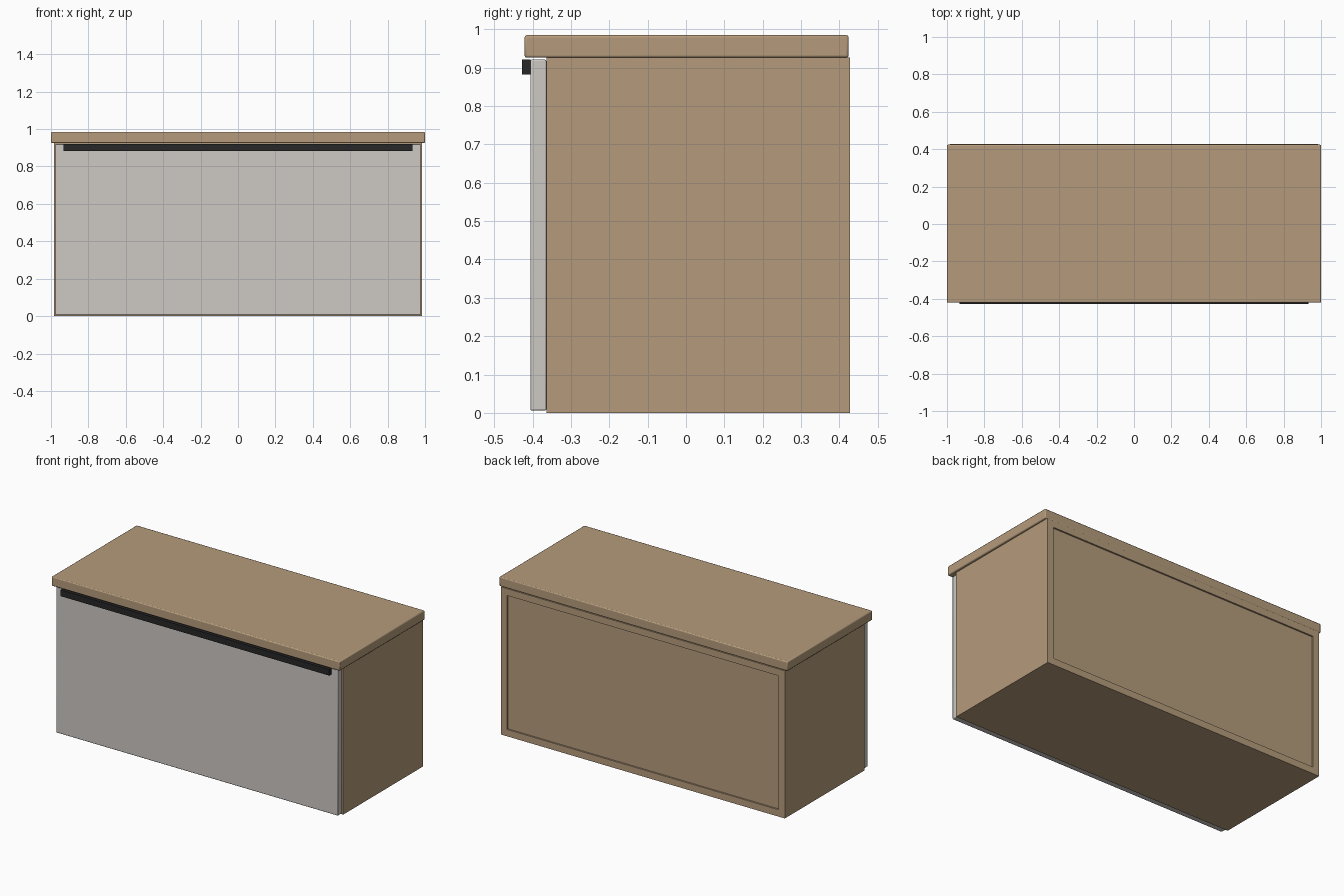
import bpy

if "Cube" in bpy.data.objects:
    bpy.data.objects.remove(bpy.data.objects["Cube"])


def material(name, rgb):
    m = bpy.data.materials.new(name)
    m.diffuse_color = (*rgb, 1)
    m.use_nodes = True
    m.node_tree.nodes["Principled BSDF"].inputs["Base Color"].default_value = m.diffuse_color
    return m


wood = material("wood", (0.46, 0.33, 0.20))
grey = material("pale_grey", (0.61, 0.58, 0.55))
black = material("black", (0.02, 0.02, 0.02))


def board(name, x, y, z, mat, bevel=0.0):
    """Box spanning the given (min, max) ranges, with optional eased edges."""
    spans = (x, y, z)
    bpy.ops.mesh.primitive_cube_add(size=1, location=[(a + b) / 2 for a, b in spans])
    ob = bpy.context.object
    ob.name = name
    ob.scale = [b - a for a, b in spans]
    bpy.ops.object.transform_apply(location=False, rotation=False, scale=True)
    ob.data.materials.append(mat)
    if bevel:
        mod = ob.modifiers.new("eased_edges", "BEVEL")
        mod.width = bevel
        mod.segments = 2
        bpy.ops.object.shade_smooth_by_angle()
    return ob


W = 0.985                  # carcass half width
T = 0.043                  # board thickness
FRONT, BACK = -0.364, 0.427
TOP = 0.926

# Carcass: sides, bottom, top, recessed back
for side, s in (("left", -1), ("right", 1)):
    board(side + "_side", sorted((s * W, s * (W - T))), (FRONT, BACK), (0, TOP), wood)
inner = (-W + T, W - T)
board("bottom_board", inner, (FRONT, BACK), (0, T), wood)
board("top_board", inner, (FRONT, BACK), (TOP - T, TOP), wood)
board("back_panel", inner, (BACK - 0.022, BACK - 0.01), (T, TOP - T), wood)

# Worktop
board("worktop", (-1, 1), (-0.421, 0.424), (TOP, 0.985), wood, 0.006)

# Drawer front and full-width pull
board("drawer_front", (-0.977, 0.977), (-0.406, FRONT), (0.006, 0.921), grey, 0.004)
board("handle", (-0.932, 0.932), (-0.427, -0.406), (0.882, 0.921), black)
